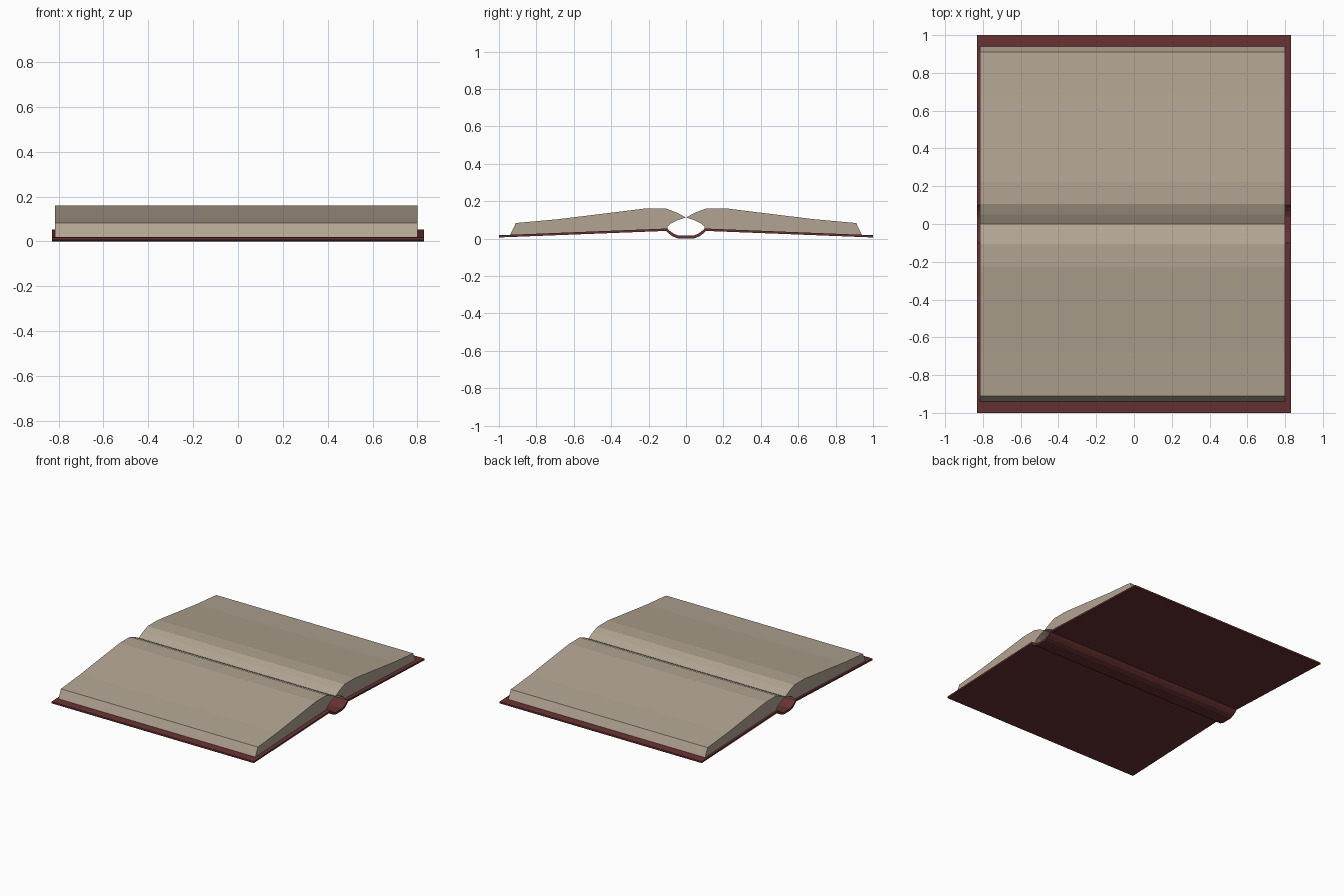
import bpy, bmesh, math

if "Cube" in bpy.data.objects:
    bpy.data.objects.remove(bpy.data.objects["Cube"])


def material(name, rgb):
    m = bpy.data.materials.new(name)
    m.diffuse_color = (*rgb, 1)
    m.use_nodes = True
    m.node_tree.nodes["Principled BSDF"].inputs["Base Color"].default_value = m.diffuse_color
    return m


leather = material("dark red leather", (0.135, 0.031, 0.032))
paper = material("aged paper", (0.44, 0.37, 0.285))


def extrude_profile(name, profile, x0, x1, mat):
    """Extrude a closed (y, z) outline along x."""
    bm = bmesh.new()
    face = bm.faces.new([bm.verts.new((x0, y, z)) for y, z in profile])
    ext = bmesh.ops.extrude_face_region(bm, geom=[face])
    verts = [v for v in ext["geom"] if isinstance(v, bmesh.types.BMVert)]
    bmesh.ops.translate(bm, verts=verts, vec=(x1 - x0, 0, 0))
    bmesh.ops.recalc_face_normals(bm, faces=bm.faces)
    me = bpy.data.meshes.new(name)
    bm.to_mesh(me)
    bm.free()
    me.materials.append(mat)
    ob = bpy.data.objects.new(name, me)
    bpy.context.collection.objects.link(ob)
    return ob


# Cover: two sloping boards joined by a rounded, sunken spine
top_half = [(1.0, 0.018), (0.1, 0.054), (0.085, 0.04), (0.065, 0.026), (0.04, 0.016)]
under_half = [(1.0, 0.006), (0.105, 0.041), (0.09, 0.026), (0.07, 0.011), (0.04, 0.0)]


def across(half):
    return half + [(-y, z) for y, z in reversed(half)]


extrude_profile("cover", across(top_half) + across(under_half)[::-1], -0.83, 0.83, leather)

# Page blocks: mirrored halves meeting in the gutter
pages = [(0.94, 0.02), (0.91, 0.083), (0.68, 0.104), (0.42, 0.136), (0.225, 0.16),
         (0.105, 0.16), (0.05, 0.139), (0.0, 0.113),
         (0.045, 0.098), (0.08, 0.081), (0.098, 0.066), (0.1, 0.054)]
for name, side in (("front_pages", -1), ("back_pages", 1)):
    extrude_profile(name, [(side * y, z) for y, z in pages], -0.815, 0.80, paper)
